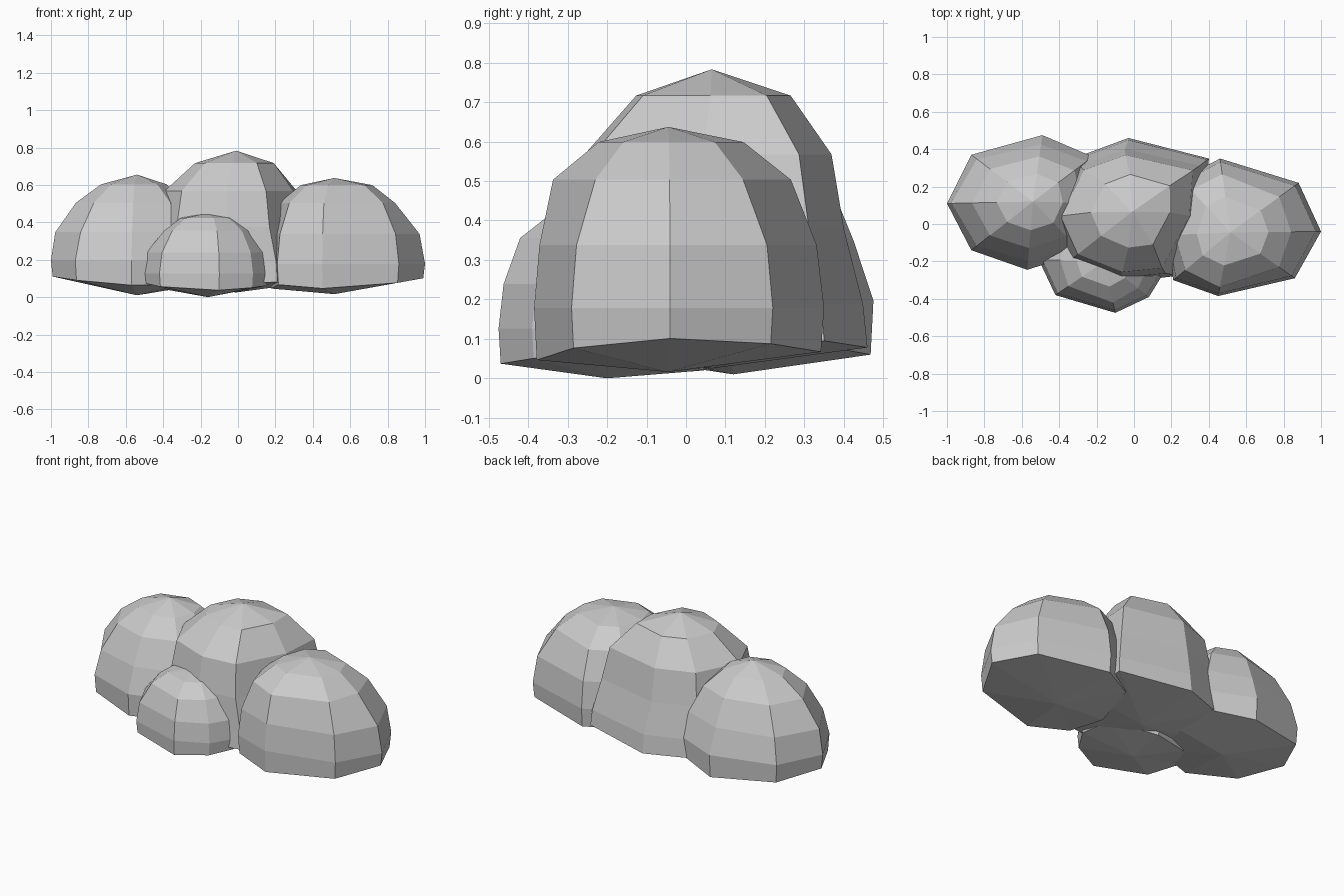
import bpy, bmesh
from math import hypot

if "Cube" in bpy.data.objects:
    bpy.data.objects.remove(bpy.data.objects["Cube"])

# ring profiles: (spread on short spokes, spread on long spokes, height fraction)
ROUND = [(0.98, 0.98, None), (1.0, 1.0, 0.28), (0.96, 0.94, 0.53),
         (0.86, 0.67, 0.79), (0.52, 0.42, 0.94)]
TAPERED = [(1.0, 1.0, None), (0.97, 0.98, 0.24), (0.89, 0.93, 0.48),
           (0.81, 0.84, 0.725), (0.51, 0.49, 0.915)]
SLOPED = [(0.98, 0.98, None), (1.0, 1.0, 0.30), (0.86, 0.95, 0.53),
          (0.68, 0.71, 0.77), (0.42, 0.42, 0.92)]


def boulder(name, apex, outline, base_z, rim_lift, rings, rim_min=0.03, lean=(0, 0)):
    """Faceted eight-sided dome with a shallow cone underside."""
    ax, ay, az = apex
    radii = [hypot(x - ax, y - ay) for x, y in outline]
    lo, hi = min(radii), max(radii)
    bm = bmesh.new()
    rows = []
    for k, (short, long, h) in enumerate(rings):
        # the middle rings lean sideways
        dx, dy = lean if k in (2, 3) else (0, 0)
        row = []
        for (x, y), r in zip(outline, radii):
            t = (r - lo) / (hi - lo)
            s = short + (long - short) * t
            z = base_z + rim_min + rim_lift * t if h is None else az * h
            row.append(bm.verts.new((ax + dx + (x - ax) * s, ay + dy + (y - ay) * s, z)))
        rows.append(row)
    top = bm.verts.new(apex)
    bottom = bm.verts.new((ax, ay, base_z))
    n = len(outline)
    for i in range(n):
        j = (i + 1) % n
        bm.faces.new((bottom, rows[0][j], rows[0][i]))
        for a, b in zip(rows, rows[1:]):
            bm.faces.new((a[i], a[j], b[j], b[i]))
        bm.faces.new((rows[-1][i], rows[-1][j], top))
    bmesh.ops.recalc_face_normals(bm, faces=bm.faces)
    mesh = bpy.data.meshes.new(name)
    bm.to_mesh(mesh)
    bm.free()
    obj = bpy.data.objects.new(name, mesh)
    bpy.context.collection.objects.link(obj)
    return obj


# outlines run counter-clockwise, seen from above
boulder("center_boulder", (-0.01, 0.065, 0.783),
        [(0.39, 0.06), (0.40, 0.35), (-0.03, 0.46), (-0.30, 0.36),
         (-0.45, 0.06), (-0.34, -0.19), (-0.05, -0.31), (0.21, -0.28)],
        0.025, 0.02, TAPERED, 0.05, (-0.02, -0.018))

boulder("right_boulder", (0.515, -0.045, 0.637),
        [(1.0, -0.04), (0.88, 0.22), (0.46, 0.35), (0.25, 0.24),
         (0.17, -0.06), (0.21, -0.30), (0.45, -0.385), (0.86, -0.29)],
        0.016, 0.055, ROUND)

boulder("left_boulder", (-0.54, 0.12, 0.655),
        [(-0.16, 0.11), (-0.22, 0.36), (-0.49, 0.475), (-0.87, 0.37),
         (-1.0, 0.11), (-0.87, -0.14), (-0.57, -0.245), (-0.28, -0.15)],
        0.01, 0.05, SLOPED, 0.05)

boulder("front_boulder", (-0.16, -0.20, 0.45),
        [(0.16, -0.26), (0.13, -0.06), (-0.14, 0.05), (-0.38, -0.02),
         (-0.51, -0.19), (-0.42, -0.38), (-0.10, -0.475), (0.08, -0.39)],
        0.0, 0.055, ROUND, 0.02)
